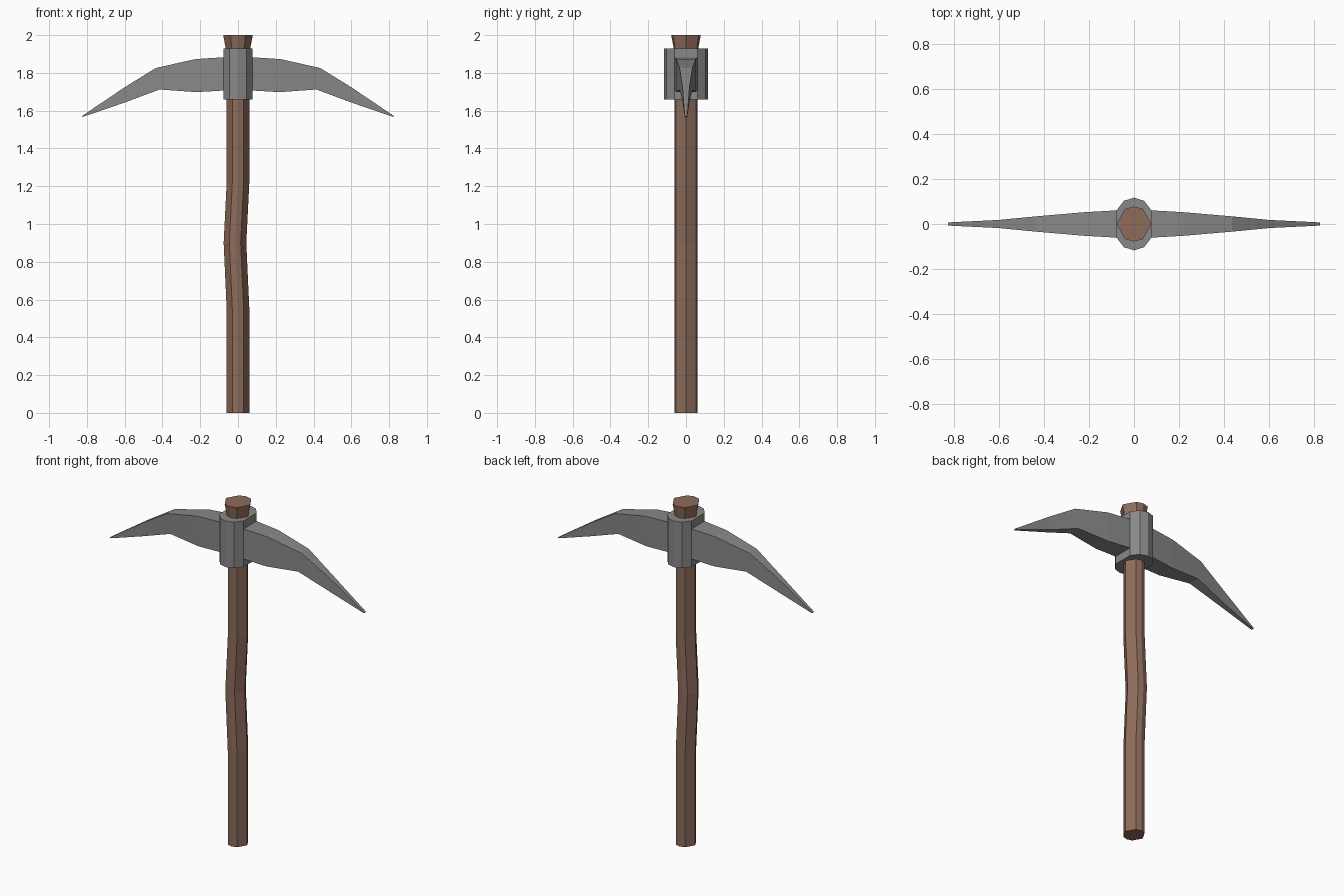
import bpy, bmesh
from math import sin, cos, radians

if "Cube" in bpy.data.objects:
    bpy.data.objects.remove(bpy.data.objects["Cube"])


def loft(name, rings, color=None):
    """Skin a list of equal-length point rings and cap both ends."""
    bm = bmesh.new()
    vs = [[bm.verts.new(p) for p in ring] for ring in rings]
    n = len(vs[0])
    for a, b in zip(vs, vs[1:]):
        for i in range(n):
            j = (i + 1) % n
            bm.faces.new((a[i], a[j], b[j], b[i]))
    bm.faces.new(vs[0][::-1])
    bm.faces.new(vs[-1])
    bmesh.ops.recalc_face_normals(bm, faces=bm.faces)
    me = bpy.data.meshes.new(name)
    bm.to_mesh(me)
    bm.free()
    ob = bpy.data.objects.new(name, me)
    bpy.context.collection.objects.link(ob)
    mat = bpy.data.materials.new(name + "_material")
    mat.diffuse_color = color
    mat.use_nodes = True
    mat.node_tree.nodes["Principled BSDF"].inputs["Base Color"].default_value = mat.diffuse_color
    me.materials.append(mat)
    return ob


WOOD = (0.27, 0.15, 0.105, 1)
IRON = (0.25, 0.25, 0.25, 1)

# Handle: eight-sided shaft with a slight bend and a flared top (z, x offset, radius)
angles = [radians(a) for a in (0, 60, 90, 120, 180, 240, 270, 300)]
shaft = [(0, 0, .06), (.55, 0, .06), (.9, -.016, .06), (1.22, 0, .06),
         (1.9, 0, .06), (2, 0, .078)]
loft("handle", [[(x + r * cos(a), r * sin(a), z) for a in angles]
                for z, x, r in shaft], WOOD)

# Collar: flat-sided block with rounded front and back
half = [(.078, -.06), (.078, .06), (.045, .103), (0, .117), (-.045, .103)]
outline = half + [(-x, -y) for x, y in half]
outline = [(.078, .06), (.045, .103), (0, .117), (-.045, .103), (-.078, .06)]
outline += [(-x, -y) for x, y in outline]
loft("collar", [[(x, y, z) for x, y in outline] for z in (1.66, 1.93)], IRON)

# Picks: tapering curved blades (top x, top z, bottom x, bottom z, half thickness)
blade = [(.07, 1.883, .07, 1.707, .061), (.225, 1.873, .22, 1.698, .052),
         (.435, 1.826, .415, 1.712, .034), (.6, 1.724, .6, 1.643, .018),
         (.827, 1.571, .822, 1.567, .007)]
for side, s in (("left", -1), ("right", 1)):
    loft("pick_" + side, [[(s * tx, -w, tz), (s * tx, w, tz), (s * bx, w, bz), (s * bx, -w, bz)]
                          for tx, tz, bx, bz, w in blade], IRON)
